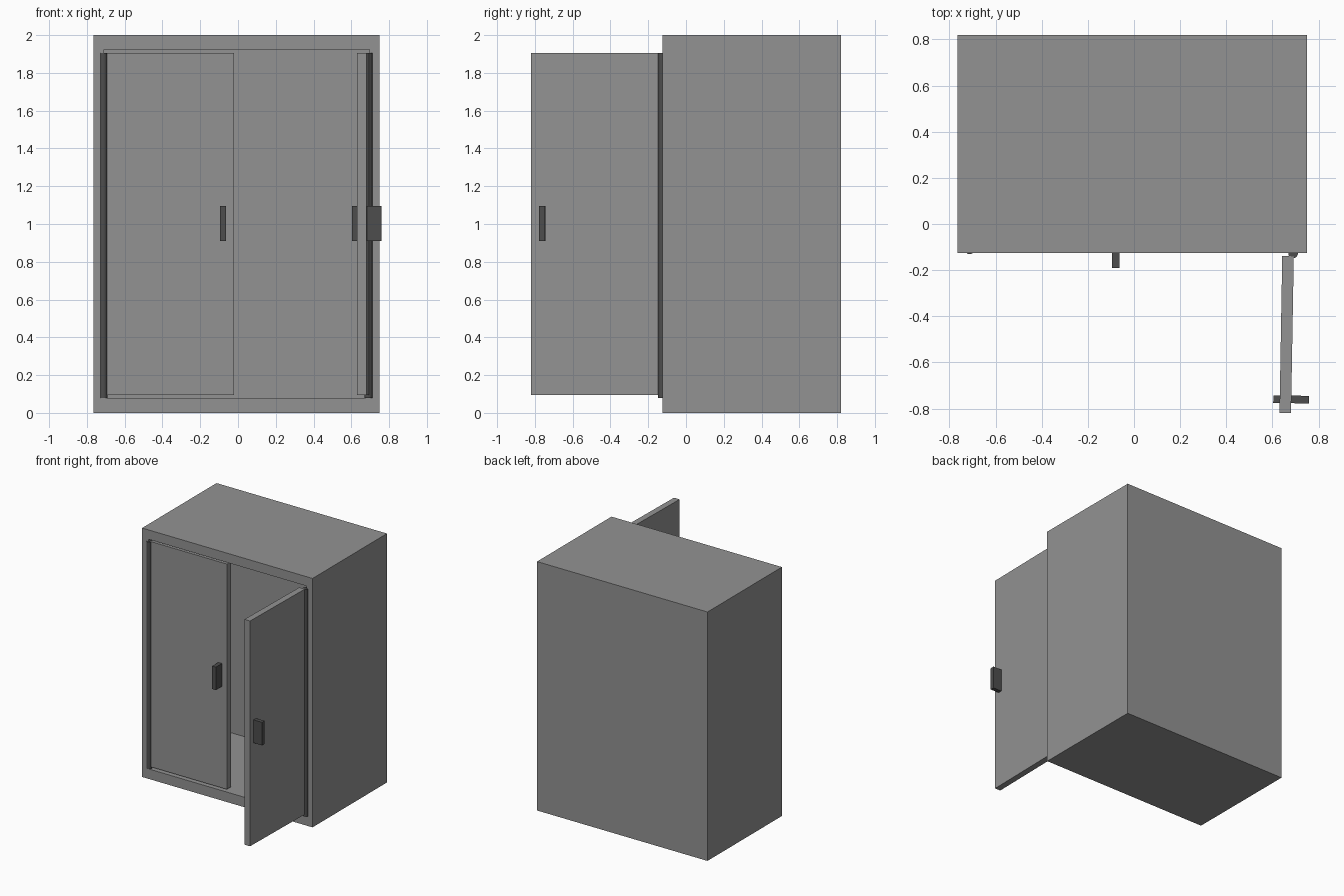
import bpy, bmesh, math
from mathutils import Matrix

if "Cube" in bpy.data.objects:
    bpy.data.objects.remove(bpy.data.objects["Cube"])


def material(name, v):
    m = bpy.data.materials.new(name)
    m.diffuse_color = (v, v, v, 1)
    m.use_nodes = True
    m.node_tree.nodes["Principled BSDF"].inputs["Base Color"].default_value = m.diffuse_color
    return m


GREY = material("grey panel", 0.29)
DARK = material("dark metal", 0.075)


def finish(name, bm, mat):
    bmesh.ops.recalc_face_normals(bm, faces=bm.faces)
    me = bpy.data.meshes.new(name)
    bm.to_mesh(me)
    bm.free()
    me.materials.append(mat)
    ob = bpy.data.objects.new(name, me)
    bpy.context.collection.objects.link(ob)
    return ob


def box(name, x, y, z, mat, xf):
    """Box from (min, max) ranges, then placed by matrix xf."""
    bm = bmesh.new()
    bmesh.ops.create_cube(bm, size=1)
    for v in bm.verts:
        v.co = [r[0] if c < 0 else r[1] for c, r in zip(v.co, (x, y, z))]
    bm.transform(xf)
    return finish(name, bm, mat)


# Cabinet shell: four rectangular rings joined from back, round the front, to the inner back
bm = bmesh.new()


def ring(x0, x1, z0, z1, y):
    return [bm.verts.new((x, y, z)) for x, z in ((x0, z0), (x1, z0), (x1, z1), (x0, z1))]


rings = [ring(-0.765, 0.75, 0, 2, 0.82), ring(-0.765, 0.75, 0, 2, -0.125),
         ring(-0.71, 0.695, 0.08, 1.925, -0.125), ring(-0.71, 0.695, 0.08, 1.925, 0.73)]
for a, b in zip(rings, rings[1:]):
    for i in range(4):
        j = (i + 1) % 4
        bm.faces.new((a[i], a[j], b[j], b[i]))
bm.faces.new(rings[0])
bm.faces.new(rings[-1])
finish("cabinet_shell", bm, GREY)


# Doors with hinge rod and handle, modelled from the hinge axis outwards
def door(side, sign, hinge, angle):
    xf = (Matrix.Translation((*hinge, 0)) @ Matrix.Rotation(math.radians(angle), 4, 'Z')
          @ Matrix.Scale(sign, 4, (1, 0, 0)))
    box(side + "_door", (0.013, 0.693), (-0.003, 0.047), (0.095, 1.905), GREY, xf)
    box(side + "_handle", (0.617, 0.65), (-0.08, 0.075), (0.91, 1.095), DARK, xf)
    bm = bmesh.new()
    bmesh.ops.create_cone(bm, cap_ends=True, segments=16, radius1=0.021, radius2=0.021,
                          depth=1.825, matrix=Matrix.Translation((0, 0, 0.9925)))
    bm.transform(xf)
    rod = finish(side + "_hinge", bm, DARK)
    for p in rod.data.polygons:
        p.use_smooth = len(p.vertices) == 4
    rod.data.set_sharp_from_angle(angle=math.radians(40))


door("left", 1, (-0.713, -0.11), 0)
door("right", -1, (0.69, -0.127), 89)
